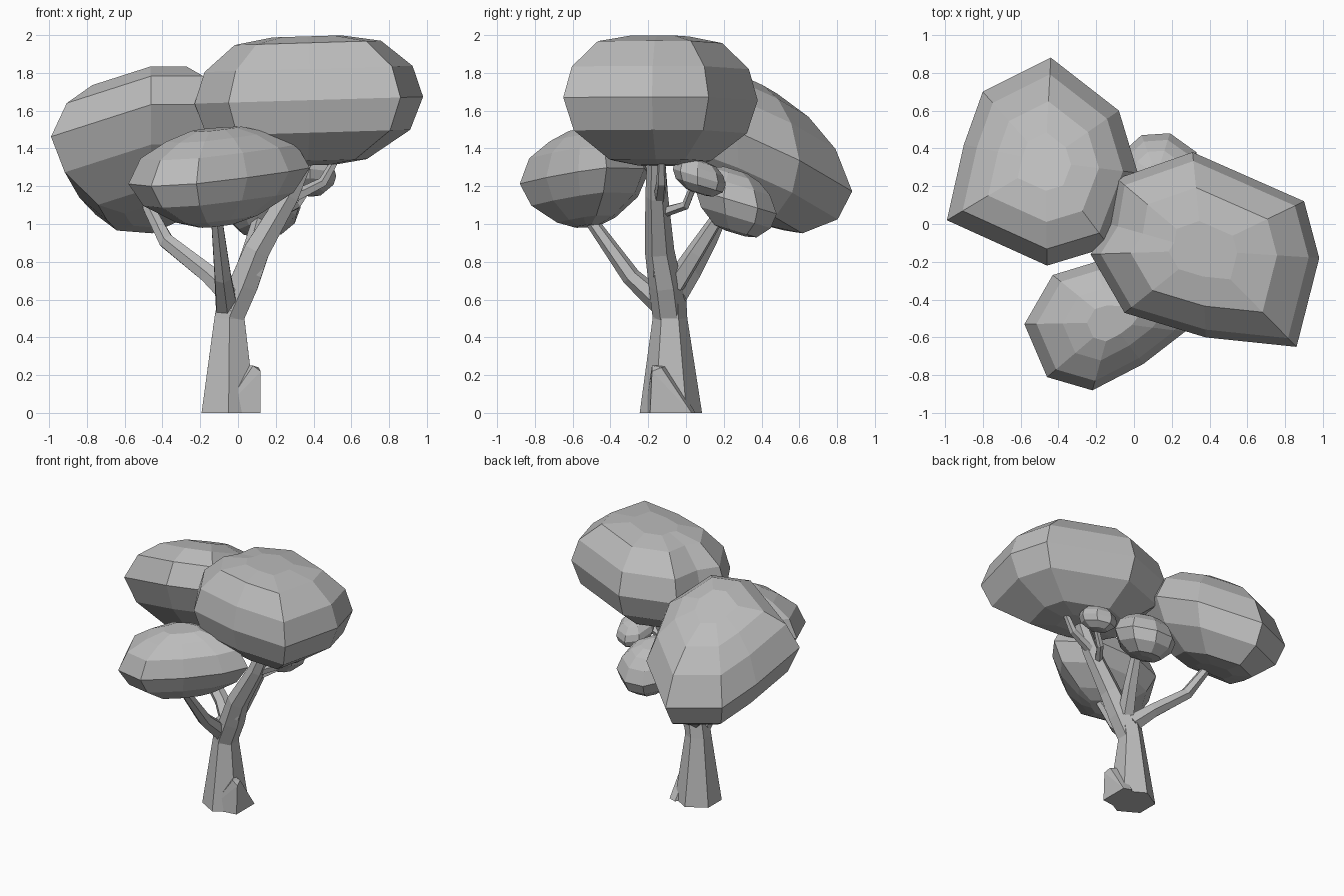
import bpy, bmesh, math
from mathutils import Vector

if "Cube" in bpy.data.objects:
    bpy.data.objects.remove(bpy.data.objects["Cube"])

grey = bpy.data.materials.new("plain_grey")
grey.use_nodes = True
colour = (0.5, 0.5, 0.5, 1)
grey.diffuse_color = colour
grey.node_tree.nodes["Principled BSDF"].inputs["Base Color"].default_value = colour


def finish(name, bm):
    bmesh.ops.recalc_face_normals(bm, faces=bm.faces)
    mesh = bpy.data.meshes.new(name)
    bm.to_mesh(mesh)
    bm.free()
    mesh.materials.append(grey)
    obj = bpy.data.objects.new(name, mesh)
    bpy.context.collection.objects.link(obj)
    return obj


def loft(name, rings):
    """Skin a stack of equal-sized rings and cap both ends."""
    bm = bmesh.new()
    loops = [[bm.verts.new(p) for p in ring] for ring in rings]
    n = len(loops[0])
    for low, high in zip(loops, loops[1:]):
        for i in range(n):
            j = (i + 1) % n
            bm.faces.new((low[i], low[j], high[j], high[i]))
    for ring in (loops[0], loops[-1]):
        centre = bm.verts.new(sum((v.co for v in ring), Vector()) / n)
        for i in range(n):
            bm.faces.new((ring[i], ring[(i + 1) % n], centre))
    return finish(name, bm)


def tube(name, path, radii, sides=6):
    """Faceted tapering limb along a path."""
    pts = [Vector(p) for p in path]
    rings = []
    for k, (p, r) in enumerate(zip(pts, radii)):
        along = pts[min(k + 1, len(pts) - 1)] - pts[max(k - 1, 0)]
        if p.z == 0:
            along = Vector((0, 0, 1))
        u = Vector((0, 1, 0)).cross(along).normalized()
        v = along.cross(u).normalized()
        rings.append([p + r * (u * math.cos(a) + v * math.sin(a))
                      for a in (math.tau * (i + .5) / sides for i in range(sides))])
    return loft(name, rings)


# Foliage cross-sections: (outline scale, relative height)
FULL = [(.25, -1), (.52, -.93), (.89, -.5), (1, 0), (.91, .48), (.64, .88), (.3, .98)]
DOMED = [(.25, -1), (.52, -.92), (.86, -.5), (1, 0), (.84, .52), (.58, .83), (.28, .98)]
LENS = [(.2, -1), (.45, -.87), (.83, -.47), (1, 0), (.86, .5), (.56, .8), (.28, .97)]


def foliage(name, outline, centre, height, tilt, profile):
    """Faceted crown: an outline in plan swept through the profile, then tilted."""
    c = Vector(centre)
    rings = []
    for scale, h in profile:
        ring = []
        for x, y in outline:
            dx, dy = (x - c.x) * scale, (y - c.y) * scale
            ring.append(c + Vector((dx, dy, h * height + dx * tilt[0] + dy * tilt[1])))
        rings.append(ring)
    return loft(name, rings)


# Crowns
foliage("right_crown",
        [(-.23, -.16), (-.13, 0), (-.09, .24), (.31, .38), (.9, .12),
         (.98, -.18), (.86, -.65), (.38, -.6), (-.05, -.47)],
        (.36, -.14, 1.655), .345, (.03, 0), FULL)
foliage("back_left_crown",
        [(-.99, .02), (-.9, .42), (-.8, .7), (-.44, .88), (-.08, .6),
         (.02, .27), (-.13, -.12), (-.46, -.22)],
        (-.47, .33, 1.4), .36, (.13, -.42), DOMED)
foliage("front_crown",
        [(-.58, -.53), (-.43, -.27), (-.2, -.2), (.12, -.22), (.38, -.42),
         (.27, -.57), (.05, -.74), (-.22, -.88), (-.46, -.81)],
        (-.12, -.52, 1.25), .26, (.08, .08), LENS)
foliage("low_tuft",
        [(-.1, .2), (-.06, .38), (.04, .47), (.19, .48), (.33, .38),
         (.34, .2), (.2, .05), (0, .06)],
        (.12, .26, 1.12), .17, (0, -.3), DOMED)
foliage("high_tuft",
        [(.26, .04), (.29, .16), (.38, .21), (.48, .17), (.52, .06),
         (.48, -.03), (.38, -.07), (.29, -.04)],
        (.39, .07, 1.25), .09, (0, -.3), FULL)

# Trunk and limbs
tube("trunk", [(-.05, -.08, 0), (-.045, -.085, .5), (-.02, -.09, .66)],
     [.165, .092, .088])
tube("main_limb", [(-.04, -.09, .52), (.03, -.11, .68), (.1, -.14, .86),
                   (.27, -.155, 1.15), (.38, -.16, 1.4)],
     [.088, .088, .078, .06, .045])
tube("front_limb", [(-.06, -.11, .56), (-.08, -.29, .72), (-.11, -.49, 1), (-.12, -.53, 1.1)],
     [.065, .05, .035, .03])
tube("left_limb", [(-.03, -.06, .62), (-.15, .02, .73), (-.38, .12, .91),
                   (-.47, .2, 1.08), (-.5, .25, 1.2)],
     [.07, .055, .045, .035, .025])
tube("back_limb", [(.02, -.06, .68), (.07, .05, .85), (.12, .18, 1.05)],
     [.06, .05, .035], 5)
tube("side_twig", [(.27, -.14, 1.13), (.45, -.13, 1.22), (.53, -.13, 1.36)],
     [.035, .028, .02], 5)
tube("tuft_twig", [(.22, -.13, 1.06), (.31, 0, 1.1), (.38, .04, 1.2)],
     [.03, .024, .02], 5)
tube("limb_knot", [(.08, -.14, .74), (.13, -.15, .85)], [.055, .04], 5)

# Root wedge at the foot
bm = bmesh.new()
for p in [(.12, -.19, 0), (.12, .03, 0), (.06, .05, 0), (-.09, -.22, 0), (-.03, -.08, 0),
          (.12, -.18, .22), (.11, -.13, .24), (.08, -.18, .25), (.03, -.1, .25)]:
    bm.verts.new(p)
bmesh.ops.convex_hull(bm, input=bm.verts)
finish("root_wedge", bm)
